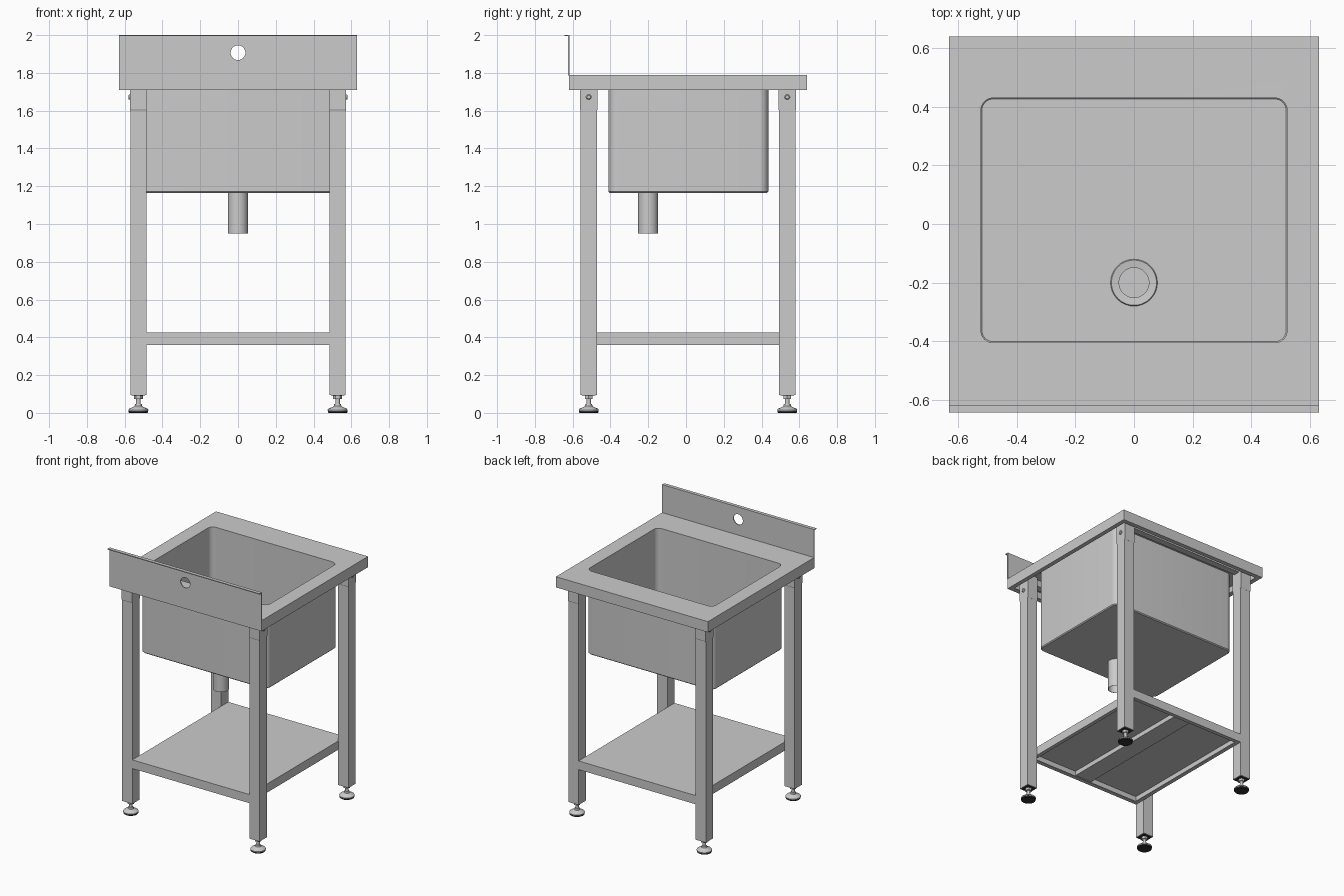
import bpy, bmesh, math
from mathutils import Vector

if "Cube" in bpy.data.objects:
    bpy.data.objects.remove(bpy.data.objects["Cube"])

LEG_Y = 0.0105          # middle between front and back legs
LEG_DX, LEG_DY = 0.5275, 0.5255


def ring(hx, hy, r, z, cx=0, cy=0, seg=8):
    """Rounded rectangle; r=0 is a plain rectangle, hx=hy=r a circle."""
    pts = []
    for q, (sx, sy) in enumerate(((1, 1), (-1, 1), (-1, -1), (1, -1))):
        for i in range(seg + 1):
            a = math.pi / 2 * (q + i / seg)
            pts.append(Vector((cx + sx * (hx - r) + r * math.cos(a),
                               cy + sy * (hy - r) + r * math.sin(a), z)))
    return pts


def circ(r, z, cx=0, cy=0, seg=8):
    return ring(r, r, r, z, cx, cy, seg)


def colour(ob, c):
    m = bpy.data.materials.new(ob.name)
    m.diffuse_color = (*c, 1)
    m.use_nodes = True
    m.node_tree.nodes["Principled BSDF"].inputs["Base Color"].default_value = m.diffuse_color
    ob.data.materials.append(m)


def loft(name, rings, cap0=False, cap1=False, thick=0):
    """Skin a series of rings, optionally capped or thickened into sheet metal."""
    bm = bmesh.new()
    loops = [[bm.verts.new(p) for p in r] for r in rings]
    for a, b in zip(loops, loops[1:]):
        n = len(a)
        for i in range(n):
            j = (i + 1) % n
            bm.faces.new((a[i], a[j], b[j], b[i]))
    if cap0:
        bm.faces.new(loops[0][::-1])
    if cap1:
        bm.faces.new(loops[-1])
    bmesh.ops.remove_doubles(bm, verts=bm.verts, dist=1e-5)
    bmesh.ops.recalc_face_normals(bm, faces=bm.faces)
    me = bpy.data.meshes.new(name)
    bm.to_mesh(me)
    bm.free()
    ob = bpy.data.objects.new(name, me)
    bpy.context.collection.objects.link(ob)
    bpy.ops.object.select_all(action='DESELECT')
    ob.select_set(True)
    bpy.context.view_layer.objects.active = ob
    if thick:
        s = ob.modifiers.new("sheet", 'SOLIDIFY')
        s.thickness, s.offset, s.use_even_offset = thick, 0, True
        bpy.ops.object.modifier_apply(modifier=s.name)
    bpy.ops.object.shade_smooth_by_angle(angle=math.radians(30))
    return ob


def box(name, x0, x1, y0, y1, z0, z1):
    a = ((x1 - x0) / 2, (y1 - y0) / 2, 0)
    c = ((x0 + x1) / 2, (y0 + y1) / 2)
    return loft(name, [ring(*a, z0, *c), ring(*a, z1, *c)], True, True)


# Worktop with folded skirt, running down into the basin and its drain hole
BY, DY = 0.0125, -0.2
loft("worktop_and_basin", [
    ring(0.597, 0.597, 0, 1.713, 0, 0.01),
    ring(0.627, 0.627, 0, 1.713, 0, 0.01),
    ring(0.627, 0.627, 0, 1.787, 0, 0.01),
    ring(0.525, 0.42, 0.045, 1.787, 0, BY),
    ring(0.525, 0.42, 0.045, 1.173, 0, BY),
    ring(0.52, 0.415, 0.04, 1.168, 0, BY),
    circ(0.052, 1.168, 0, DY)], thick=0.006)

# Drain flange and open waste pipe
loft("drain", [circ(0.08, 1.171, 0, DY), circ(0.077, 1.176, 0, DY),
               circ(0.051, 1.173, 0, DY), circ(0.051, 0.95, 0, DY),
               circ(0.053, 0.95, 0, DY), circ(0.053, 1.168, 0, DY)])

# Splashback plate with tap hole, built flat then stood up
hz, cz = 0.1075, 1.8925
splash = loft("splashback", [
    ring(0.63, hz, 0, 0.617, 0, cz), ring(0.63, hz, 0, 0.624, 0, cz),
    circ(0.039, 0.624, 0, 1.907), circ(0.039, 0.617, 0, 1.907),
    ring(0.63, hz, 0, 0.617, 0, cz)])
splash.rotation_euler.x = math.pi / 2
box("splashback_lip", -0.63, 0.63, -0.643, -0.617, 1.994, 2.0)

# Rails under the worktop
for sy, n in ((-1, "front"), (1, "back")):
    y = LEG_Y + sy * LEG_DY
    box(n + "_rail", -0.484, 0.484, y - 0.025, y + 0.025, 1.735, 1.784)

# Shelf: folded tray with a stiffening channel underneath
loft("shelf", [
    ring(0.457, 0.538, 0, 0.363, 0, LEG_Y), ring(0.483, 0.565, 0, 0.363, 0, LEG_Y),
    ring(0.483, 0.565, 0, 0.422, 0, LEG_Y)], cap1=True, thick=0.006)
box("shelf_channel", -0.07, 0.07, LEG_Y - 0.56, LEG_Y + 0.56, 0.385, 0.42)

# Legs, sockets, bolts and adjustable feet
for sx, nx in ((-1, "left"), (1, "right")):
    for sy, ny in ((-1, "front"), (1, "back")):
        x, y, p = sx * LEG_DX, LEG_Y + sy * LEG_DY, ny + "_" + nx + "_"
        h = 0.0425
        box(p + "leg", x - h, x + h, y - h, y + h, 0.095, 1.72)
        loft(p + "socket", [ring(0.043, 0.043, 0, 1.60, x, y),
                            ring(0.0435, 0.046, 0, 1.605, x, y),
                            ring(0.0435, 0.047, 0, 1.784, x, y)], True, True)
        bolt = loft(p + "bolt", [circ(0.014, 0, seg=4), circ(0.014, 0.006, seg=4),
                                 circ(0.009, 0.011, seg=4)], True, True)
        bolt.rotation_euler.y = sx * math.pi / 2
        bolt.location = (sx * 0.57, y, 1.672)
        plug = box(p + "plug", x - 0.036, x + 0.036, y - 0.036, y + 0.036, 0.092, 0.1)
        colour(plug, (0.03, 0.03, 0.03))
        nut = [[Vector((x + 0.024 * math.cos(a * math.pi / 3),
                        y + 0.024 * math.sin(a * math.pi / 3), z)) for a in range(6)]
               for z in (0.074, 0.094)]
        loft(p + "nut", nut, True, True)
        foot = [(0.052, 0.011), (0.053, 0.016), (0.049, 0.022), (0.03, 0.03),
                (0.02, 0.036), (0.018, 0.046), (0.012, 0.048), (0.012, 0.076)]
        loft(p + "foot", [circ(r, z, x, y, 6) for r, z in foot], True, True)
        pad = loft(p + "pad", [circ(r, z, x, y, 6) for r, z in
                               ((0.048, 0), (0.051, 0.003), (0.051, 0.012))], True, True)
        colour(pad, (0.03, 0.03, 0.03))
